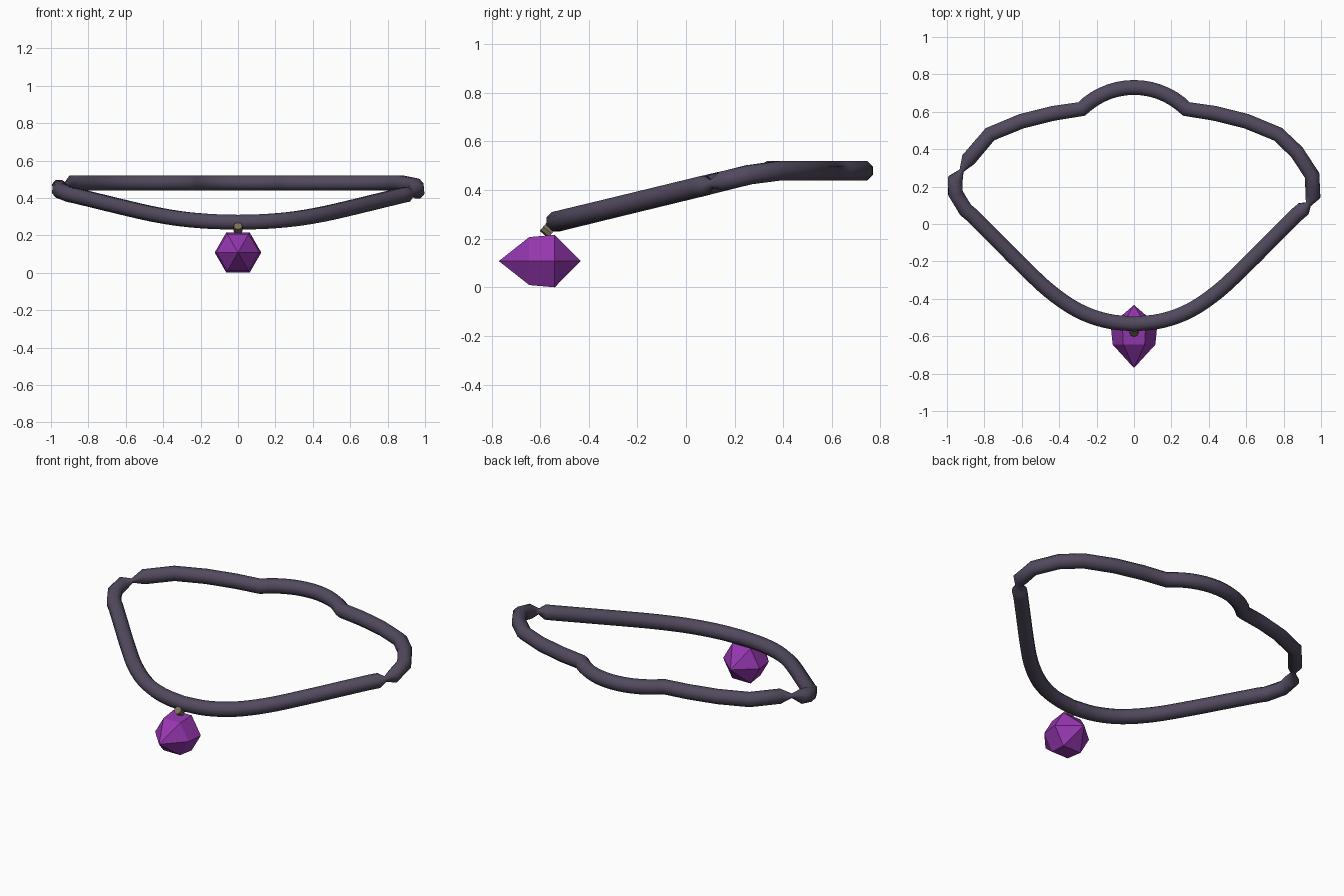
import bpy, bmesh, math
from mathutils import Vector

if "Cube" in bpy.data.objects:
    bpy.data.objects.remove(bpy.data.objects["Cube"])


def material(name, rgb):
    m = bpy.data.materials.new(name)
    m.diffuse_color = (*rgb, 1)
    m.use_nodes = True
    m.node_tree.nodes["Principled BSDF"].inputs["Base Color"].default_value = m.diffuse_color
    return m


def finish(bm, name, mat, smooth):
    bmesh.ops.recalc_face_normals(bm, faces=bm.faces)
    me = bpy.data.meshes.new(name)
    bm.to_mesh(me)
    bm.free()
    me.materials.append(mat)
    for p in me.polygons:
        p.use_smooth = smooth
    ob = bpy.data.objects.new(name, me)
    bpy.context.collection.objects.link(ob)
    return ob


def spline(pts, steps):
    """Catmull-Rom samples through (x, y) points."""
    p = [Vector(q) for q in pts]
    p = [p[0] * 2 - p[1]] + p + [p[-1] * 2 - p[-2]]
    out = []
    for a, b, c, d in zip(p, p[1:], p[2:], p[3:]):
        for i in range(steps):
            t = i / steps
            out.append(0.5 * (2 * b + (c - a) * t + (2 * a - 5 * b + 4 * c - d) * t * t
                              + (3 * b - a - 3 * c + d) * t ** 3))
    return out + [p[-2]]


cord_mat = material("dark_plum_leather", (0.085, 0.068, 0.112))
gem_mat = material("violet_crystal", (0.30, 0.038, 0.43))
bail_mat = material("dull_brass", (0.20, 0.17, 0.10))

# Cord path: front sweep, one side each with its own pinch, and the raised back arc
front = [(0, -.535), (.15, -.517), (.3, -.462), (.45, -.36), (.6, -.22), (.75, -.07), (.87, .05)]
right = [(.905, .08, 1), (.932, .105, .4), (.957, .15, 1), (.952, .26, 1), (.87, .385, 1),
         (.77, .48, 1), (.6, .55, 1), (.43, .592, 1)]
left = [(-.9, .075, 1), (-.955, .165, 1), (-.955, .24, 1), (-.922, .285, .3), (-.885, .345, 1),
        (-.77, .48, 1), (-.6, .55, 1), (-.43, .592, 1)]
half = spline(front, 4)
arc = [(.398 * math.sin(math.radians(a)), .332 + .398 * math.cos(math.radians(a)), 1)
       for a in [44.7 - 89.4 * i / 14 for i in range(15)]]
path = ([(p.x, p.y, 1) for p in half] + right + arc + left[::-1]
        + [(-p.x, p.y, 1) for p in reversed(half)])
centres = [Vector((x, y, min(.48, .27 + .243 * (y + .535)))) for x, y, _ in path]

# Eight-sided cord swept along the path, its two ends meeting at the front
bm = bmesh.new()
SIDES, RADIUS = 8, .043
rings = []
last = len(centres) - 1
for i, c in enumerate(centres):
    if i in (0, last):
        tangent = Vector((1, 0, 0))
    else:
        tangent = ((c - centres[i - 1]).normalized() + (centres[i + 1] - c).normalized()).normalized()
    side = tangent.cross(Vector((0, 0, 1))).normalized()
    up = side.cross(tangent)
    r = RADIUS * path[i][2]
    rings.append([bm.verts.new(c + r * (side * math.cos(a) + up * math.sin(a)))
                  for a in [math.tau * (k + .5) / SIDES for k in range(SIDES)]])
for a, b in zip(rings, rings[1:]):
    for k in range(SIDES):
        n = (k + 1) % SIDES
        bm.faces.new((a[k], a[n], b[n], b[k]))
finish(bm, "cord", cord_mat, True)

# Faceted hexagonal crystal lying front to back
bm = bmesh.new()
GEM_Z = .108
hexes = [[bm.verts.new((r * math.cos(math.tau * k / 6), y, GEM_Z + r * math.sin(math.tau * k / 6)))
          for k in range(6)] for y, r in ((-.645, .114), (-.54, .1245))]
tips = [bm.verts.new((0, y, GEM_Z)) for y in (-.77, -.433)]
for k in range(6):
    n = (k + 1) % 6
    bm.faces.new((hexes[0][k], hexes[0][n], hexes[1][n], hexes[1][k]))
    for ring, tip in zip(hexes, tips):
        bm.faces.new((ring[k], ring[n], tip))
finish(bm, "crystal", gem_mat, False)

# Small bail between cord and crystal
bm = bmesh.new()
bmesh.ops.create_cone(bm, cap_ends=True, segments=8, radius1=.023, radius2=.023, depth=.045)
bail = finish(bm, "bail", bail_mat, False)
bail.location = (0, -.57, .235)
bail.rotation_euler = (math.radians(50), 0, 0)
